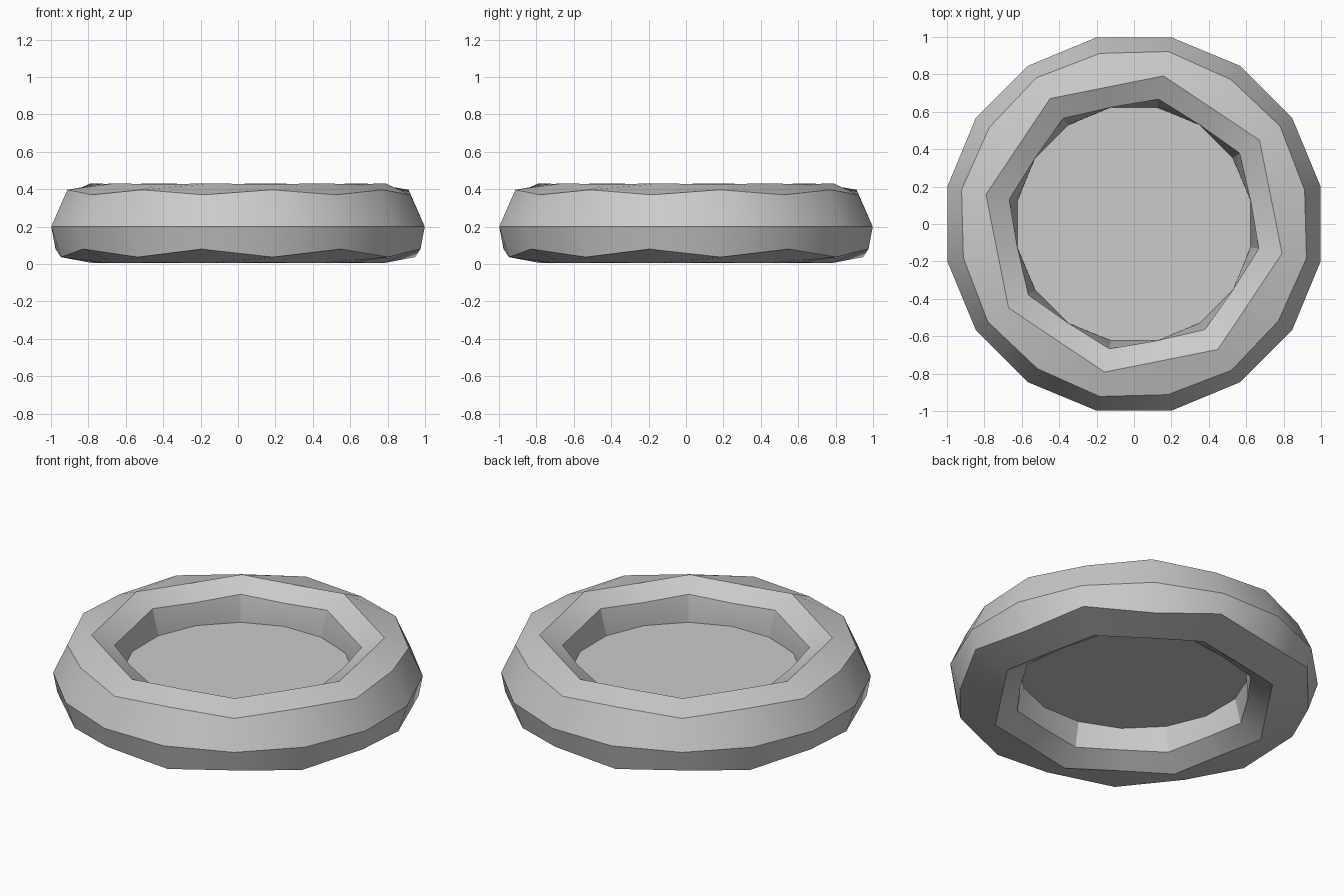
import bpy, bmesh, math

if "Cube" in bpy.data.objects:
    bpy.data.objects.remove(bpy.data.objects["Cube"])

SIDES = 16
START = math.radians(33.75)

# Cross-sections (radius, z); even spokes are full, odd spokes sit on the
# straight chords of the eight-sided top and bottom ridges
SPOKE_A = [(1.018, 0.20), (0.94, 0.37), (0.807, 0.43), (0.68, 0.37),
           (0.635, 0.22), (0.67, 0.075), (0.795, 0.005), (0.995, 0.08)]
SPOKE_B = [(1.018, 0.20), (0.93, 0.397), (0.746, 0.428), (0.636, 0.36),
           (0.635, 0.22), (0.63, 0.08), (0.735, 0.008), (0.965, 0.037)]


def polar(r, z, i):
    a = START + 2 * math.pi * i / SIDES
    return (r * math.cos(a), r * math.sin(a), z)


def finish(bm, name):
    bmesh.ops.recalc_face_normals(bm, faces=bm.faces)
    mesh = bpy.data.meshes.new(name)
    bm.to_mesh(mesh)
    bm.free()
    ob = bpy.data.objects.new(name, mesh)
    bpy.context.collection.objects.link(ob)
    bpy.ops.object.select_all(action='DESELECT')
    ob.select_set(True)
    bpy.context.view_layer.objects.active = ob
    bpy.ops.object.shade_smooth_by_angle(angle=math.radians(30))
    return ob


# Inflated outer ring
bm = bmesh.new()
rings = [[bm.verts.new(polar(r, z, i)) for r, z in (SPOKE_B if i % 2 else SPOKE_A)]
         for i in range(SIDES)]
n = len(SPOKE_A)
for i in range(SIDES):
    a, b = rings[i], rings[(i + 1) % SIDES]
    for j in range(n):
        k = (j + 1) % n
        bm.faces.new((a[j], b[j], b[k], a[k]))
finish(bm, "ring_tube")

# Flat sheet closing the middle
bm = bmesh.new()
bm.faces.new([bm.verts.new(polar(0.637, 0.22, i)) for i in range(SIDES)])
floor = finish(bm, "middle_sheet")
if floor.data.polygons[0].normal.z < 0:
    floor.data.flip_normals()
